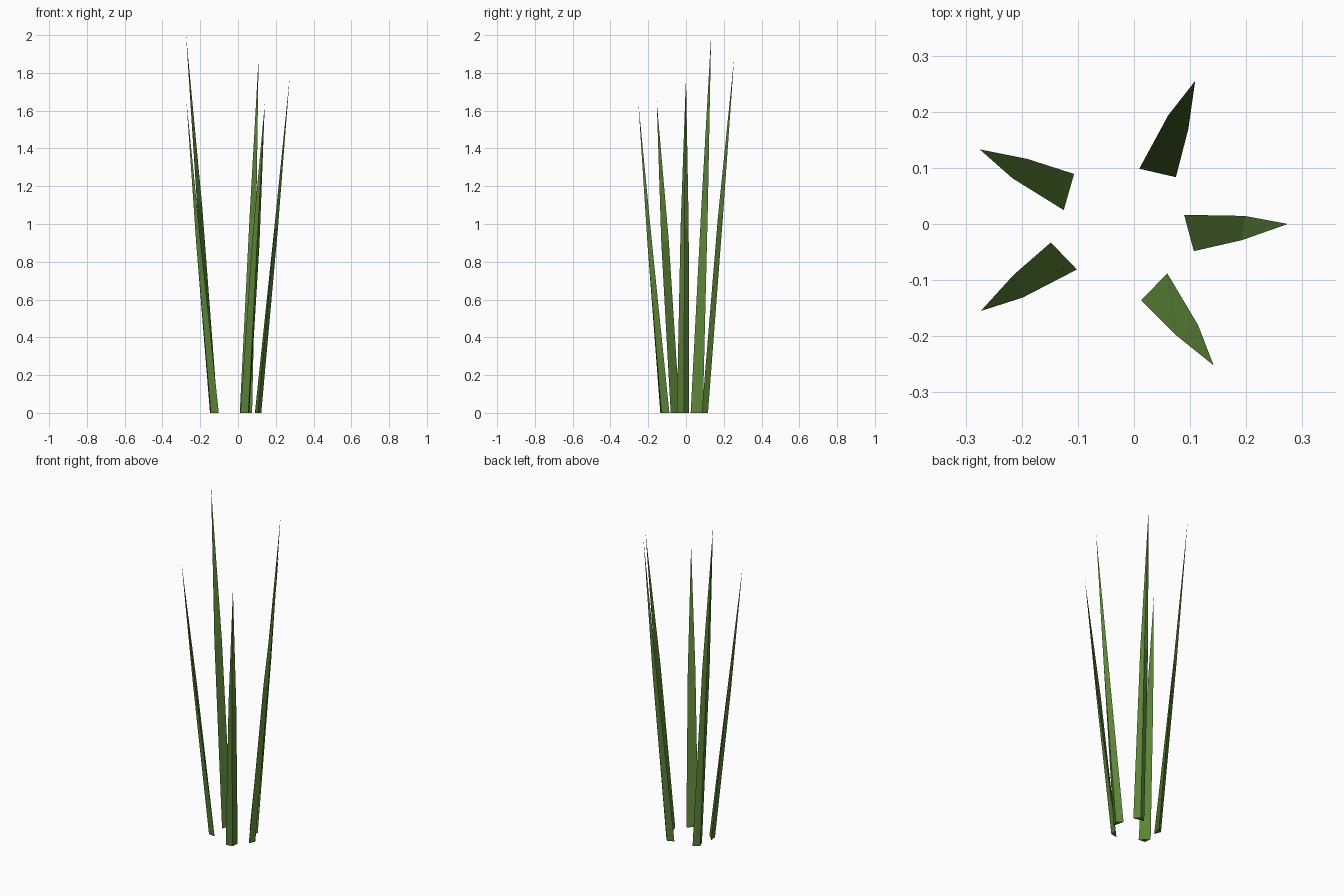
import bpy
import bmesh
from math import cos, sin, radians
from mathutils import Vector

cube = bpy.data.objects.get("Cube")
if cube:
    bpy.data.objects.remove(cube, do_unlink=True)

# One flat green for every blade
green = bpy.data.materials.new("leaf green")
green.use_nodes = True
colour = (0.107, 0.228, 0.039, 1)
green.diffuse_color = colour
bsdf = green.node_tree.nodes["Principled BSDF"]
bsdf.inputs["Base Color"].default_value = colour
bsdf.inputs["Roughness"].default_value = 0.9

WIDTH, DEPTH = 0.067, 0.026
MID, MID_SCALE, TWIST = 0.55, 0.65, -22


def section(bm, centre, facing, scale):
    """Triangular ring: flat inner side, ridge pointing outward."""
    a = radians(facing)
    out = Vector((cos(a), sin(a), 0))
    side = Vector((-sin(a), cos(a), 0)) * WIDTH / 2
    return [bm.verts.new(centre + p * scale)
            for p in (side, -side, out * DEPTH)]


def blade(name, base, facing, tip):
    """Tapered, slightly twisted blade leaning from base to tip."""
    base, tip = Vector((*base, 0)), Vector(tip)
    bm = bmesh.new()
    low = section(bm, base, facing, 1)
    mid = section(bm, base.lerp(tip, MID), facing + TWIST, MID_SCALE)
    point = bm.verts.new(tip)
    bm.faces.new(low)
    for i in range(3):
        j = (i + 1) % 3
        bm.faces.new((low[i], low[j], mid[j], mid[i]))
        bm.faces.new((mid[i], mid[j], point))
    bmesh.ops.recalc_face_normals(bm, faces=bm.faces[:])
    mesh = bpy.data.meshes.new(name)
    bm.to_mesh(mesh)
    bm.free()
    mesh.materials.append(green)
    bpy.context.collection.objects.link(bpy.data.objects.new(name, mesh))


# Ring of five blades: base centre, outward angle, tip
blade("left_blade", (0.098, -0.016), 15, (0.274, 0, 1.78))
blade("back_left_blade", (0.042, 0.091), 77, (0.109, 0.255, 1.88))
blade("back_right_blade", (-0.116, 0.057), 164, (-0.275, 0.133, 2))
blade("front_right_blade", (-0.125, -0.057), 224, (-0.273, -0.155, 1.65))
blade("front_left_blade", (0.036, -0.112), 316, (0.142, -0.252, 1.64))
